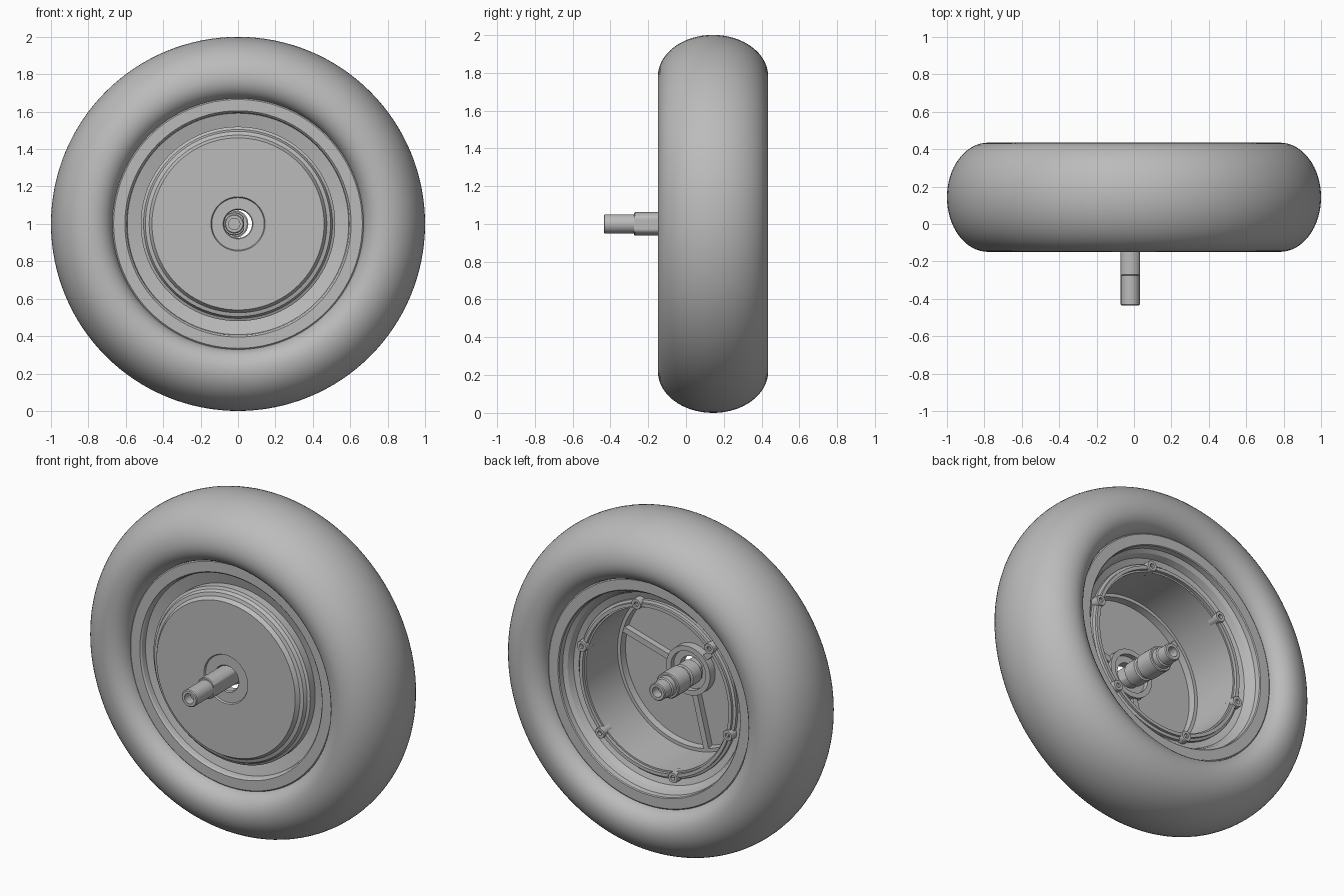
import bpy, bmesh, math
from mathutils import Matrix, Vector

cube = bpy.data.objects.get("Cube")
if cube:
    bpy.data.objects.remove(cube, do_unlink=True)

grey = bpy.data.materials.new("plain_grey")
grey.use_nodes = True
colour = (0.5, 0.5, 0.5, 1)
grey.diffuse_color = colour
grey.node_tree.nodes["Principled BSDF"].inputs["Base Color"].default_value = colour

MID = 0.143      # middle of the tyre along y
AXIS_Z = 1.0


def finish(name, bm, angle=32):
    bmesh.ops.recalc_face_normals(bm, faces=bm.faces)
    mesh = bpy.data.meshes.new(name)
    bm.to_mesh(mesh)
    bm.free()
    obj = bpy.data.objects.new(name, mesh)
    bpy.context.collection.objects.link(obj)
    mesh.materials.append(grey)
    bpy.ops.object.select_all(action="DESELECT")
    obj.select_set(True)
    bpy.context.view_layer.objects.active = obj
    bpy.ops.object.shade_smooth_by_angle(angle=math.radians(angle))
    return obj


def lathe(name, profile, steps=96, x=0, z=AXIS_Z, flat=None):
    """Revolve a closed (radius, y) outline round a y axis; flat limits |x|."""
    bm = bmesh.new()
    verts = [bm.verts.new((r, y, 0)) for r, y in profile]
    edges = [bm.edges.new((a, b)) for a, b in zip(verts, verts[1:] + verts[:1])]
    bmesh.ops.spin(bm, geom=verts + edges, cent=(0, 0, 0), axis=(0, 1, 0),
                   angle=math.tau, steps=steps)
    bmesh.ops.remove_doubles(bm, verts=bm.verts, dist=0.0001)
    if flat:
        for v in bm.verts:
            v.co.x = max(-flat, min(flat, v.co.x))
    bmesh.ops.translate(bm, verts=bm.verts, vec=(x, 0, z))
    return finish(name, bm)


def polar(angle, radius, y=0):
    return Vector((radius * math.cos(angle), y, AXIS_Z + radius * math.sin(angle)))


# Tyre: elliptical crown with rounded walls tucking in to the rim
half = []
for i in range(17):
    t = math.pi / 2 * i / 16
    half.append((0.78 + 0.22 * math.cos(t), 0.292 * math.sin(t)))
for i in range(1, 9):
    t = math.pi / 2 * i / 8
    half.append((0.78 - 0.11 * math.sin(t), 0.192 + 0.1 * math.cos(t)))
tyre = [(r, MID + w) for r, w in half] + [(r, MID - w) for r, w in reversed(half[1:])]
lathe("tyre", tyre, 128)

# Rim: flat lips with stepped dishes sloping down to the drum
rim = [(0.672, -0.06), (0.665, -0.066), (0.605, -0.066), (0.597, -0.058),
       (0.592, -0.03), (0.515, -0.01), (0.515, 0.25), (0.56, 0.265),
       (0.575, 0.30), (0.597, 0.315), (0.6, 0.345), (0.605, 0.35),
       (0.665, 0.35), (0.672, 0.345)]
lathe("rim", rim)

# Drum: stepped front cover, open back
drum = [(0.075, -0.1), (0.08, -0.106), (0.14, -0.106), (0.145, -0.115),
        (0.46, -0.115), (0.475, -0.092), (0.495, -0.086), (0.505, -0.066),
        (0.52, -0.058), (0.52, 0.27), (0.505, 0.275), (0.505, 0.29),
        (0.485, 0.29), (0.485, 0.27), (0.475, 0.27), (0.475, -0.03),
        (0.455, -0.03), (0.45, -0.07), (0.145, -0.07), (0.145, -0.02),
        (0.115, -0.02), (0.115, -0.05), (0.075, -0.05)]
lathe("drum", drum)

# Screw bosses round the open back
for k in range(6):
    p = polar(math.radians(76 + 60 * k), 0.503)
    boss = [(0.014, 0.23), (0.032, 0.23), (0.032, 0.297), (0.03, 0.3),
            (0.014, 0.3), (0.014, 0.26), (0, 0.26), (0, 0.23)]
    lathe("screw_boss", boss, 20, p.x, p.z)

# Three ribs on the inner floor
for k in range(3):
    a = math.radians(16 + 120 * k)
    bm = bmesh.new()
    bmesh.ops.create_cube(bm, size=1)
    bmesh.ops.scale(bm, vec=(0.325, 0.045, 0.035), verts=bm.verts)
    bmesh.ops.transform(bm, verts=bm.verts, matrix=Matrix.Translation(
        polar(a, 0.298, -0.055)) @ Matrix.Rotation(-a, 4, "Y"))
    finish("floor_rib", bm)

# Axle: front tube, flatted section and stepped back end
AXLE_X = -0.02
lathe("axle_front", [(0, -0.38), (0.03, -0.38), (0.03, -0.435), (0.046, -0.435),
                     (0.051, -0.43), (0.051, -0.26), (0, -0.26)], 40, AXLE_X)
lathe("axle_flatted", [(0, -0.275), (0.058, -0.275), (0.062, -0.27),
                       (0.062, 0.0), (0, 0.0)], 48, AXLE_X, flat=0.051)
lathe("axle_back", [(0, -0.02), (0.07, -0.02), (0.07, 0.06), (0.06, 0.065),
                    (0.06, 0.085), (0.075, 0.09), (0.075, 0.2), (0.07, 0.205),
                    (0.06, 0.205), (0.06, 0.235), (0.052, 0.24), (0.052, 0.3),
                    (0.047, 0.305), (0.03, 0.305), (0.03, 0.25), (0, 0.25)],
      40, AXLE_X)
